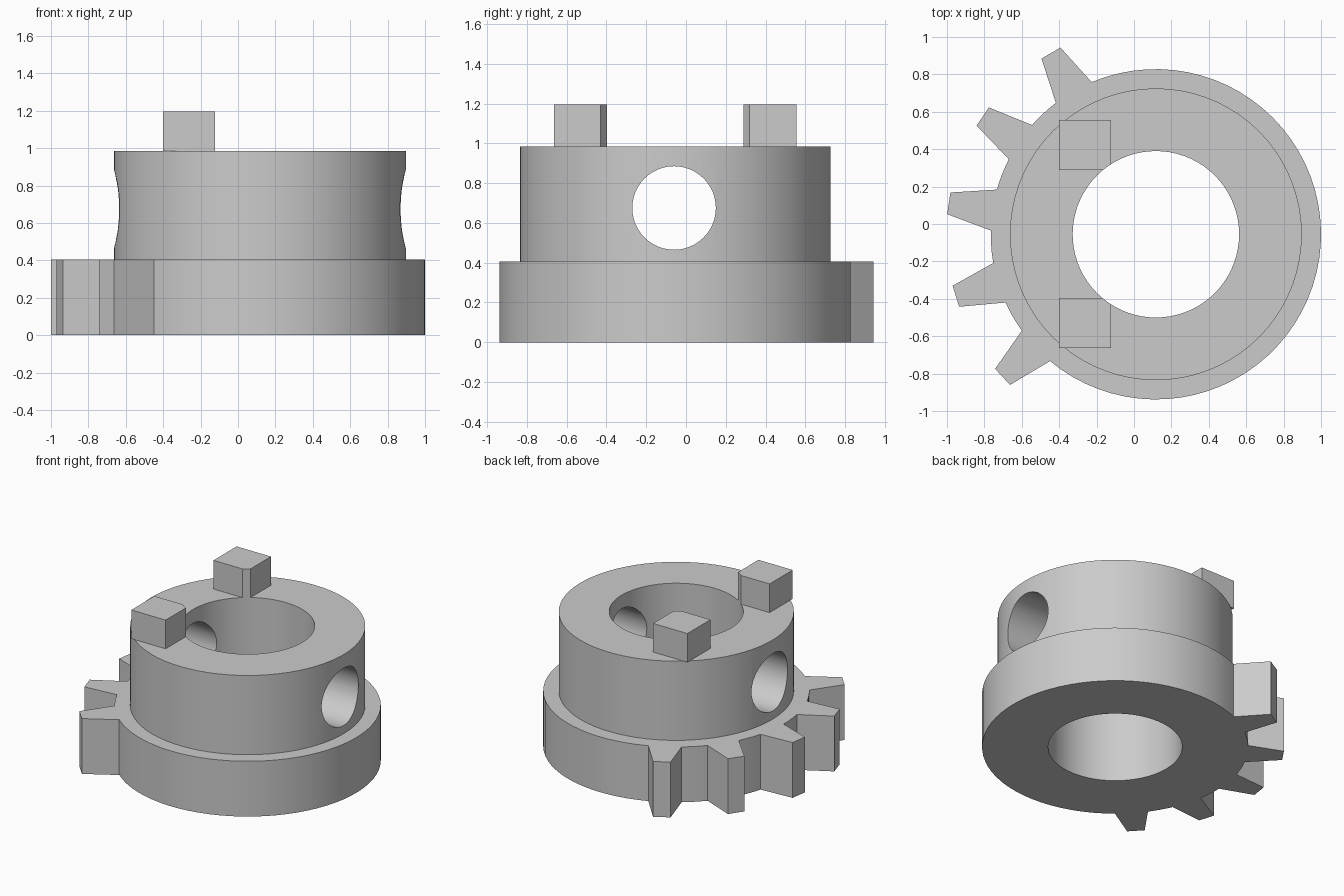
import bpy, bmesh
from math import cos, sin, pi, radians
from mathutils import Matrix, Vector

cube = bpy.data.objects.get("Cube")
if cube:
    bpy.data.objects.remove(cube, do_unlink=True)

CX, CY = 0.117, -0.055           # axis of the bore
BASE_TOP, COLLAR_TOP, PEG_TOP = 0.405, 0.985, 1.195
ROOT_R, TIP_R, COLLAR_R, BORE_R = 0.883, 1.121, 0.78, 0.445
PITCH = 2 * pi / 14
SEGMENTS = 72

grey = bpy.data.materials.new("plain grey")
grey.use_nodes = True
colour = (0.6, 0.6, 0.6, 1)
grey.diffuse_color = colour
grey.node_tree.nodes["Principled BSDF"].inputs["Base Color"].default_value = colour


def make_object(name, bm):
    bmesh.ops.recalc_face_normals(bm, faces=bm.faces)
    mesh = bpy.data.meshes.new(name)
    bm.to_mesh(mesh)
    bm.free()
    mesh.materials.append(grey)
    obj = bpy.data.objects.new(name, mesh)
    bpy.context.collection.objects.link(obj)
    return obj


def prism(name, outline, z0, z1):
    """Extrude a closed xy outline from z0 to z1."""
    bm = bmesh.new()
    face = bm.faces.new([bm.verts.new((x, y, z0)) for x, y in outline])
    side = bmesh.ops.extrude_face_region(bm, geom=[face])
    top = [v for v in side["geom"] if isinstance(v, bmesh.types.BMVert)]
    bmesh.ops.translate(bm, verts=top, vec=(0, 0, z1 - z0))
    return make_object(name, bm)


def polar(r, a):
    return CX + r * cos(a), CY + r * sin(a)


def arc(r, a0, a1, steps):
    return [polar(r, a0 + (a1 - a0) * i / steps) for i in range(steps + 1)]


def circle(r):
    return arc(r, 0, 2 * pi, SEGMENTS)[:-1]


def cut(obj, *cutters):
    """Subtract the cutters, then smooth the round walls only."""
    bpy.ops.object.select_all(action="DESELECT")
    bpy.context.view_layer.objects.active = obj
    obj.select_set(True)
    for cutter in cutters:
        mod = obj.modifiers.new("cut", "BOOLEAN")
        mod.operation = "DIFFERENCE"
        mod.solver = "EXACT"
        mod.object = cutter
        bpy.ops.object.modifier_apply(modifier=mod.name)
    bpy.ops.object.shade_smooth_by_angle(angle=radians(25))


# Cutters: vertical bore and horizontal cross hole
bore = prism("bore_cutter", circle(BORE_R), -0.5, 2)
bm = bmesh.new()
bmesh.ops.create_cone(
    bm, cap_ends=True, segments=48, radius1=0.21, radius2=0.21, depth=3,
    matrix=Matrix.Translation((CX, CY - 0.005, 0.675)) @ Matrix.Rotation(pi / 2, 4, "Y"))
cross_hole = make_object("cross_hole_cutter", bm)

# Gear base: five teeth on one side, plain round rim elsewhere
root_half, tip_half = radians(7.2), radians(3)
centres = [radians(171.5) + k * PITCH for k in range(-2, 3)]
outline = []
for i, a in enumerate(centres):
    outline += [polar(ROOT_R, a - root_half), polar(TIP_R, a - tip_half),
                polar(TIP_R, a + tip_half)]
    last = i == len(centres) - 1
    following = centres[0] + 2 * pi if last else centres[i + 1]
    outline += arc(ROOT_R, a + root_half, following - root_half, 50 if last else 3)[:-1]
cut(prism("gear_base", outline, 0, BASE_TOP), bore)

# Collar with the cross hole through both walls
cut(prism("collar", circle(COLLAR_R), BASE_TOP, COLLAR_TOP), bore, cross_hole)

# Two square drive pegs, trimmed at the corner by the bore
for name, y0, y1 in (("drive_peg_back", 0.288, 0.555), ("drive_peg_front", -0.663, -0.396)):
    square = [(-0.4, y0), (-0.122, y0), (-0.122, y1), (-0.4, y1)]
    cut(prism(name, square, COLLAR_TOP, PEG_TOP), bore)

for helper in (bore, cross_hole):
    helper.hide_render = True
    helper.hide_set(True)
